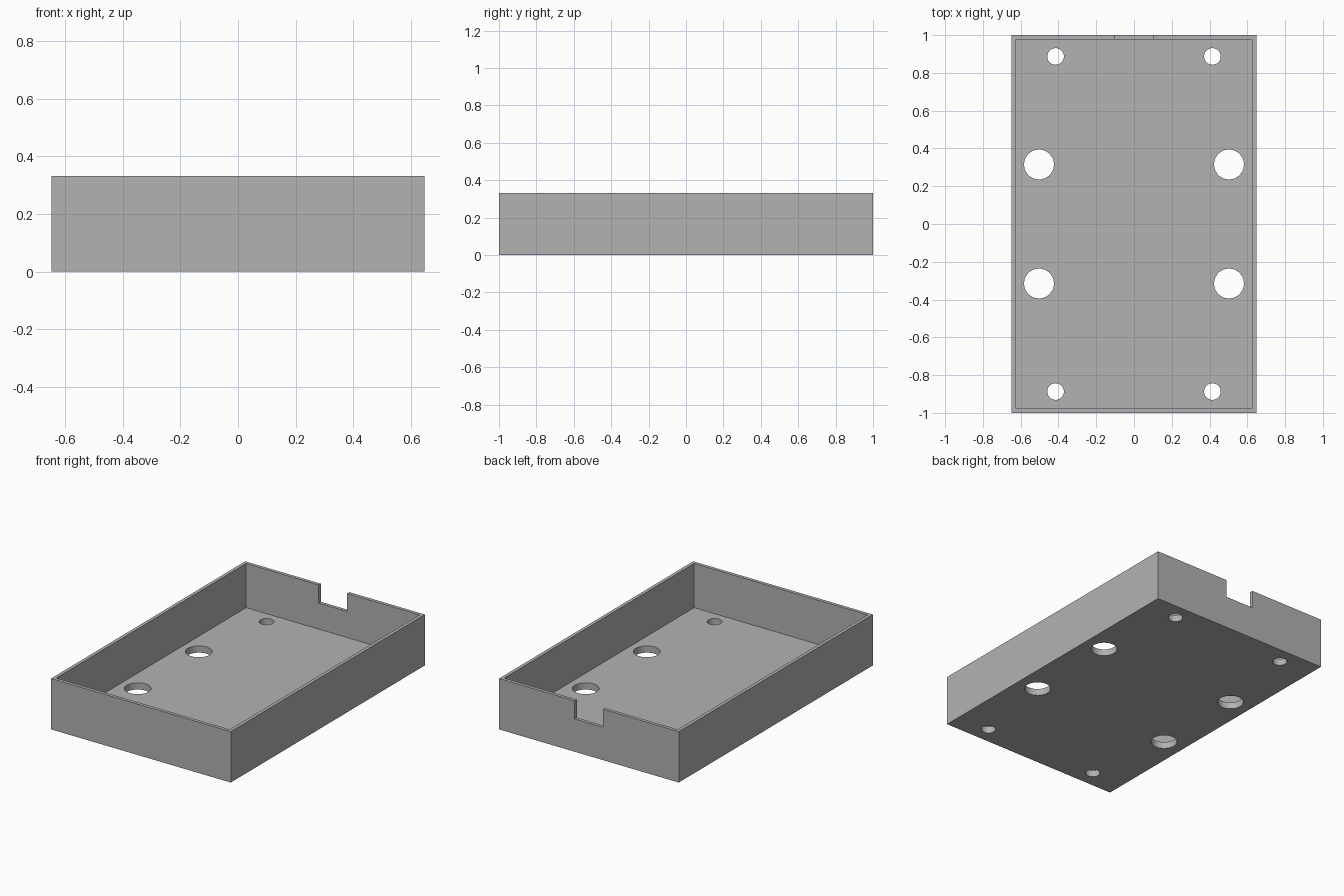
import bpy
import math

if "Cube" in bpy.data.objects:
    bpy.data.objects.remove(bpy.data.objects["Cube"], do_unlink=True)

WIDTH, LENGTH, HEIGHT = 1.296, 2.0, 0.332
WALL, FLOOR = 0.022, 0.044
NOTCH_WIDTH, NOTCH_DEPTH = 0.206, 0.118

grey = bpy.data.materials.new("plain_grey")
grey.use_nodes = True
colour = (0.448, 0.448, 0.448, 1)
grey.diffuse_color = colour
grey.node_tree.nodes["Principled BSDF"].inputs["Base Color"].default_value = colour


def box(name, size, centre):
    bpy.ops.mesh.primitive_cube_add(size=1, location=centre)
    obj = bpy.context.object
    obj.name = name
    obj.scale = size
    bpy.ops.object.transform_apply(location=True, rotation=False, scale=True)
    obj.data.materials.append(grey)
    return obj


def hole(name, radius, x, y):
    bpy.ops.mesh.primitive_cylinder_add(
        vertices=64, radius=radius, depth=4 * FLOOR, location=(x, y, FLOOR / 2))
    obj = bpy.context.object
    obj.name = name
    obj.data.materials.append(grey)
    return obj


def cut(target, cutter):
    bpy.context.view_layer.objects.active = target
    mod = target.modifiers.new(cutter.name, 'BOOLEAN')
    mod.operation = 'DIFFERENCE'
    mod.solver = 'EXACT'
    mod.object = cutter
    bpy.ops.object.modifier_apply(modifier=mod.name)
    bpy.data.objects.remove(cutter, do_unlink=True)


# Open tray: solid block with the inside hollowed out
tray = box("tray", (WIDTH, LENGTH, HEIGHT), (0, 0, HEIGHT / 2))
cut(tray, box("cavity", (WIDTH - 2 * WALL, LENGTH - 2 * WALL, HEIGHT),
              (0, 0, FLOOR + HEIGHT / 2)))

# Cable notch in the top of the back wall
cut(tray, box("notch", (NOTCH_WIDTH, 6 * WALL, 2 * NOTCH_DEPTH),
              (0, LENGTH / 2, HEIGHT)))

# Large side holes and small corner holes through the floor
for sx in (-1, 1):
    for sy in (-1, 1):
        cut(tray, hole("large_hole", 0.079, sx * 0.503, sy * 0.315))
        cut(tray, hole("small_hole", 0.044, sx * 0.415, sy * 0.887))

# Round hole walls, crisp edges everywhere else
bpy.ops.object.select_all(action='DESELECT')
tray.select_set(True)
bpy.context.view_layer.objects.active = tray
bpy.ops.object.shade_smooth_by_angle(angle=math.radians(30))
